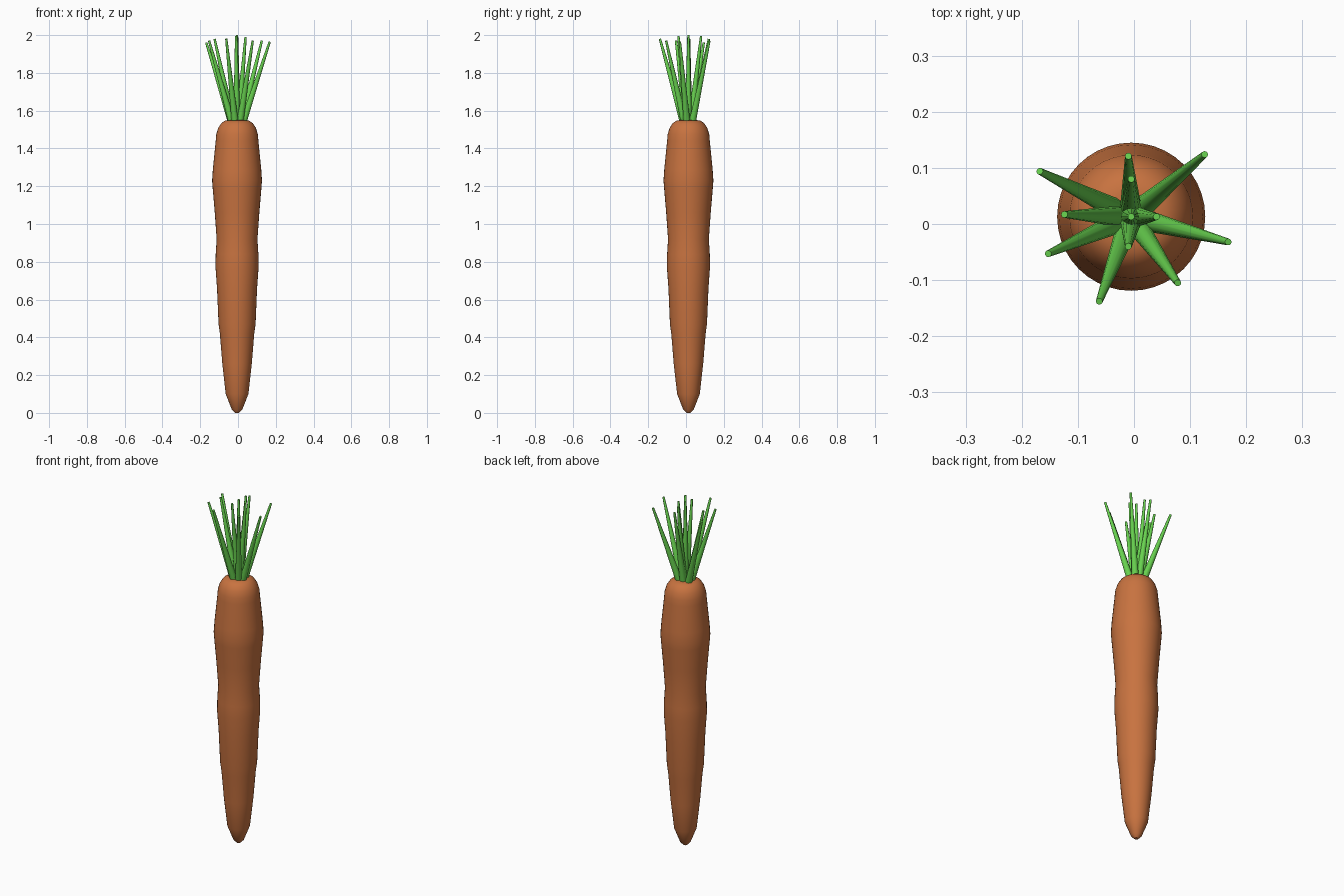
import bpy, bmesh, math
from mathutils import Vector

if "Cube" in bpy.data.objects:
    bpy.data.objects.remove(bpy.data.objects["Cube"])

CENTRE = Vector((-0.005, 0.013, 0))


def material(name, colour):
    mat = bpy.data.materials.new(name)
    mat.use_nodes = True
    mat.diffuse_color = (*colour, 1)
    mat.node_tree.nodes["Principled BSDF"].inputs["Base Color"].default_value = (*colour, 1)
    return mat


def lathe(name, profile, start, direction, sides, mat):
    """Closed round solid from (radius, height) rings, set along a direction."""
    bm = bmesh.new()
    rings = []
    for radius, height in profile:
        angles = [2 * math.pi * i / sides for i in range(sides)]
        rings.append([bm.verts.new((radius * math.cos(a), radius * math.sin(a), height)) for a in angles])
    for low, high in zip(rings, rings[1:]):
        for i in range(sides):
            j = (i + 1) % sides
            bm.faces.new((low[i], low[j], high[j], high[i]))
    bm.faces.new(rings[0][::-1])
    bm.faces.new(rings[-1])
    mesh = bpy.data.meshes.new(name)
    bm.to_mesh(mesh)
    bm.free()
    mesh.materials.append(mat)
    obj = bpy.data.objects.new(name, mesh)
    bpy.context.collection.objects.link(obj)
    obj.location = start
    obj.rotation_euler = direction.to_track_quat("Z", "Y").to_euler()
    bpy.ops.object.select_all(action="DESELECT")
    obj.select_set(True)
    bpy.context.view_layer.objects.active = obj
    bpy.ops.object.shade_smooth_by_angle(angle=math.radians(40))
    return obj


orange = material("carrot orange", (0.578, 0.171, 0.051))
green = material("leaf green", (0.14, 0.65, 0.08))

# Root: tapered body with gentle bulges and a rounded shoulder
root_profile = [
    (0.010, 0.0), (0.028, 0.018), (0.060, 0.10), (0.078, 0.26), (0.091, 0.42),
    (0.098, 0.47), (0.106, 0.66), (0.114, 0.77), (0.113, 0.84), (0.108, 0.92),
    (0.118, 1.06), (0.129, 1.19), (0.132, 1.23), (0.128, 1.29), (0.113, 1.44),
    (0.110, 1.475), (0.100, 1.508), (0.084, 1.533), (0.064, 1.547), (0.044, 1.55),
]
lathe("root", root_profile, CENTRE, Vector((0, 0, 1)), 40, orange)

# Stalks: tapered stems fanning out from the crown to their tips
tips = [
    (-0.168, 0.094, 1.96), (-0.010, 0.121, 1.98), (0.126, 0.124, 1.97),
    (-0.124, 0.017, 1.98), (-0.153, -0.053, 1.97), (-0.062, -0.138, 1.98),
    (0.078, -0.105, 1.97), (0.168, -0.032, 1.965), (-0.005, 0.080, 1.995),
    (0.040, 0.013, 1.99), (-0.005, 0.013, 2.0), (-0.010, -0.040, 1.995),
]
for number, tip in enumerate(tips, 1):
    tip = Vector(tip)
    spread = (tip - CENTRE).to_2d()
    foot = CENTRE + Vector((*(spread * 0.17), 1.53))
    stem = tip - foot
    lathe(f"stalk_{number}", [(0.019, 0), (0.006, stem.length)], foot, stem, 12, green)
